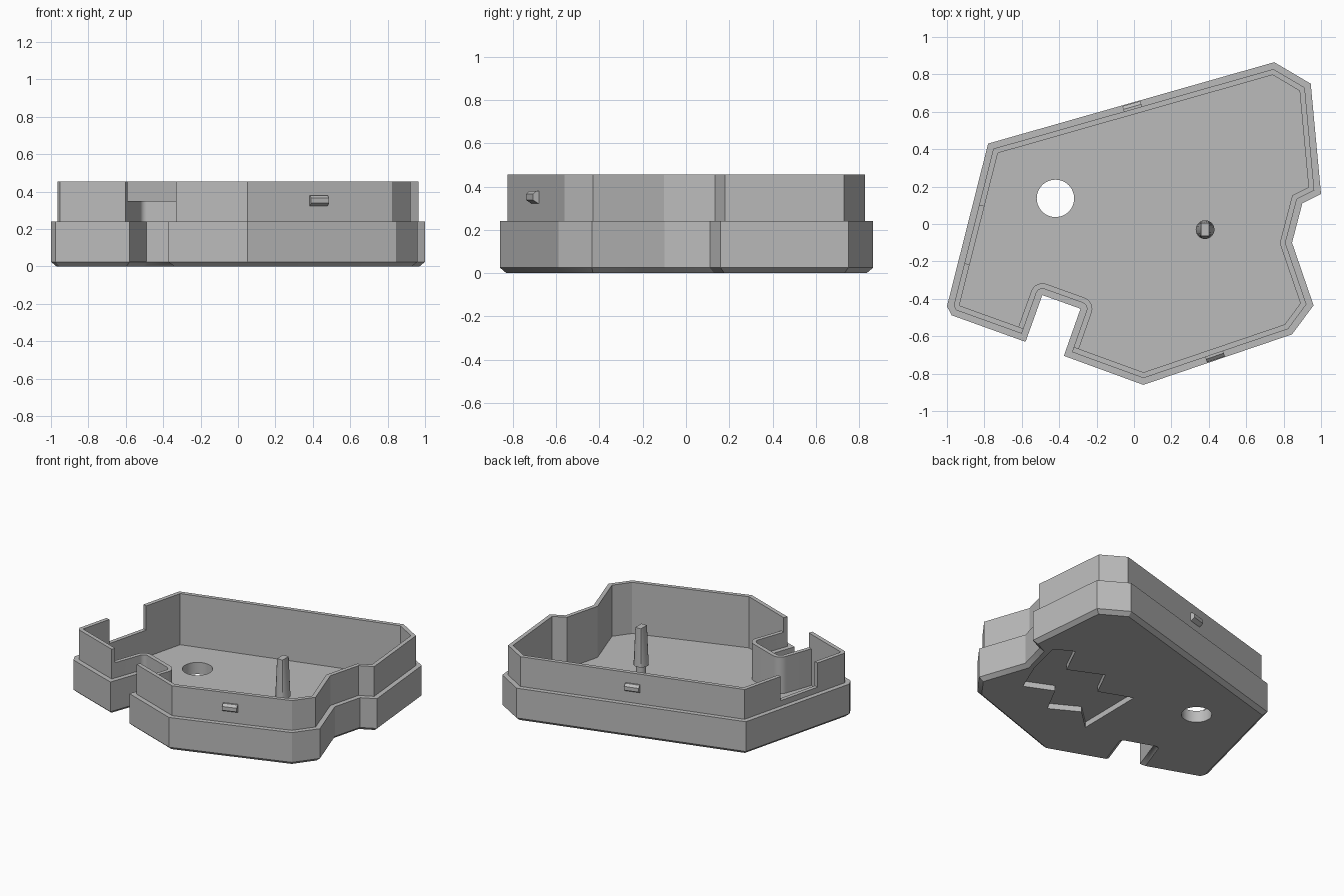
import bpy, bmesh, math
from mathutils import Vector

cube = bpy.data.objects.get("Cube")
if cube:
    bpy.data.objects.remove(cube, do_unlink=True)

grey = bpy.data.materials.new("plain_grey")
grey.use_nodes = True
COLOUR = (0.5, 0.5, 0.5, 1)
grey.diffuse_color = COLOUR
grey.node_tree.nodes["Principled BSDF"].inputs["Base Color"].default_value = COLOUR


def loft(name, loops):
    """Closed solid through matching loops of (points, height)."""
    bm = bmesh.new()
    rings = [[bm.verts.new((p[0], p[1], z)) for p in pts] for pts, z in loops]
    n = len(rings[0])
    for a, b in zip(rings, rings[1:]):
        for i in range(n):
            j = (i + 1) % n
            bm.faces.new((a[i], a[j], b[j], b[i]))
    bm.faces.new(rings[0][::-1])
    bm.faces.new(rings[-1])
    bmesh.ops.remove_doubles(bm, verts=bm.verts, dist=1e-5)
    bmesh.ops.recalc_face_normals(bm, faces=bm.faces)
    mesh = bpy.data.meshes.new(name)
    bm.to_mesh(mesh)
    bm.free()
    mesh.materials.append(grey)
    obj = bpy.data.objects.new(name, mesh)
    bpy.context.collection.objects.link(obj)
    return obj


def activate(obj):
    bpy.ops.object.select_all(action='DESELECT')
    obj.select_set(True)
    bpy.context.view_layer.objects.active = obj


def prism(name, pts, low, high):
    return loft(name, [(pts, low), (pts, high)])


def circle(x, y, r, n):
    return [(x + r * math.cos(math.tau * i / n), y + r * math.sin(math.tau * i / n))
            for i in range(n)]


def inset(pts, rounded, d):
    """Move a counter-clockwise outline inwards, with arcs at the rounded corners."""
    out = []
    for i, p in enumerate(pts):
        p = Vector(p)
        e1 = (p - Vector(pts[i - 1])).normalized()
        e2 = (Vector(pts[(i + 1) % len(pts)]) - p).normalized()
        n1, n2 = Vector((-e1.y, e1.x)), Vector((-e2.y, e2.x))
        if i in rounded:
            for k in range(9):
                out.append(p + d * n1.lerp(n2, k / 8).normalized())
        else:
            out.append(p + (n1 + n2) * d / (1 + n1.dot(n2)))
    return out


# Tray outline, counter-clockwise, with the slot at the front
outline = [(-0.78, 0.43), (-1.0, -0.44), (-0.975, -0.488), (-0.58, -0.63),
           (-0.49, -0.38), (-0.286, -0.453), (-0.375, -0.705), (0.05, -0.86),
           (0.845, -0.59), (0.96, -0.435), (0.845, -0.1), (0.9, 0.11),
           (1.0, 0.16), (0.945, 0.75), (0.75, 0.865)]
slot_corners = (4, 5)
WALL_TOP, LEDGE, FLOOR = 0.455, 0.24, 0.085
OUTER, INNER = 0.034, 0.063

# Tray: chamfered base, stepped ledge, thin upper wall and inside floor
steps = [(0.028, 0), (0, 0.025), (0, LEDGE), (OUTER, LEDGE),
         (OUTER, WALL_TOP), (INNER, WALL_TOP), (INNER, FLOOR)]
tray = loft("tray", [(inset(outline, slot_corners, d), z) for d, z in steps])

# Cutters: round floor hole, side gap, lowered slot wall, zigzag recess below
zigzag = [(0.85, 0.19), (0.72, 0.26), (0.61, 0.04), (0.37, 0.15), (0.27, -0.05),
          (0.035, 0.04), (0.03, -0.46), (0.18, -0.32), (0.38, -0.43),
          (0.49, -0.22), (0.69, -0.31), (0.79, -0.07)]
cutters = [
    prism("hole_cutter", circle(-0.42, 0.137, 0.1, 48), -0.1, 0.2),
    prism("gap_cutter", [(-0.93, 0.125), (-1.005, -0.186), (-0.805, -0.234),
                         (-0.73, 0.077)], 0.28, 0.6),
    prism("slot_cutter", [(-0.66, -0.534), (-0.24, -0.687), (-0.12, -0.357),
                          (-0.54, -0.204)], 0.35, 0.6),
    prism("zigzag_cutter", zigzag, -0.1, 0.04),
]
activate(tray)
for cutter in cutters:
    cutter.hide_render = True
    mod = tray.modifiers.new("cut", 'BOOLEAN')
    mod.operation = 'DIFFERENCE'
    mod.solver = 'EXACT'
    mod.object = cutter
    bpy.ops.object.modifier_apply(modifier=mod.name)
    bpy.data.objects.remove(cutter, do_unlink=True)

# Post: slim stem under a tapered head with a flat narrow tip
px, py = 0.38, -0.03
tip = [(px + max(-0.022, min(0.022, x)), py + max(-0.035, min(0.035, y)))
       for x, y in circle(0, 0, 0.045, 32)]
post = loft("post", [(circle(px, py, 0.033, 32), FLOOR - 0.01),
                     (circle(px, py, 0.033, 32), 0.17),
                     (circle(px, py, 0.05, 32), 0.17), (tip, 0.445)])


# Snap tabs: chamfered bars on the front and back walls
def snap_tab(name, start, end, t):
    a, b = Vector(start), Vector(end)
    along = (b - a).normalized()
    out = Vector((along.y, -along.x))
    mid = a.lerp(b, t) - out * OUTER

    def section(depth, half):
        return [mid + along * s * 0.05 + out * o
                for s, o in ((-1, -0.01), (1, -0.01), (1, depth), (-1, depth))]
    return loft(name, [(section(0.004, 0), 0.322), (section(0.03, 0), 0.338),
                       (section(0.03, 0), 0.365), (section(0.012, 0), 0.38)])


tabs = [snap_tab("front_tab", outline[7], outline[8], 0.49),
        snap_tab("back_tab", outline[14], outline[0], 0.5)]

for obj in [tray, post] + tabs:
    activate(obj)
    bpy.ops.object.shade_smooth_by_angle(angle=math.radians(25))
